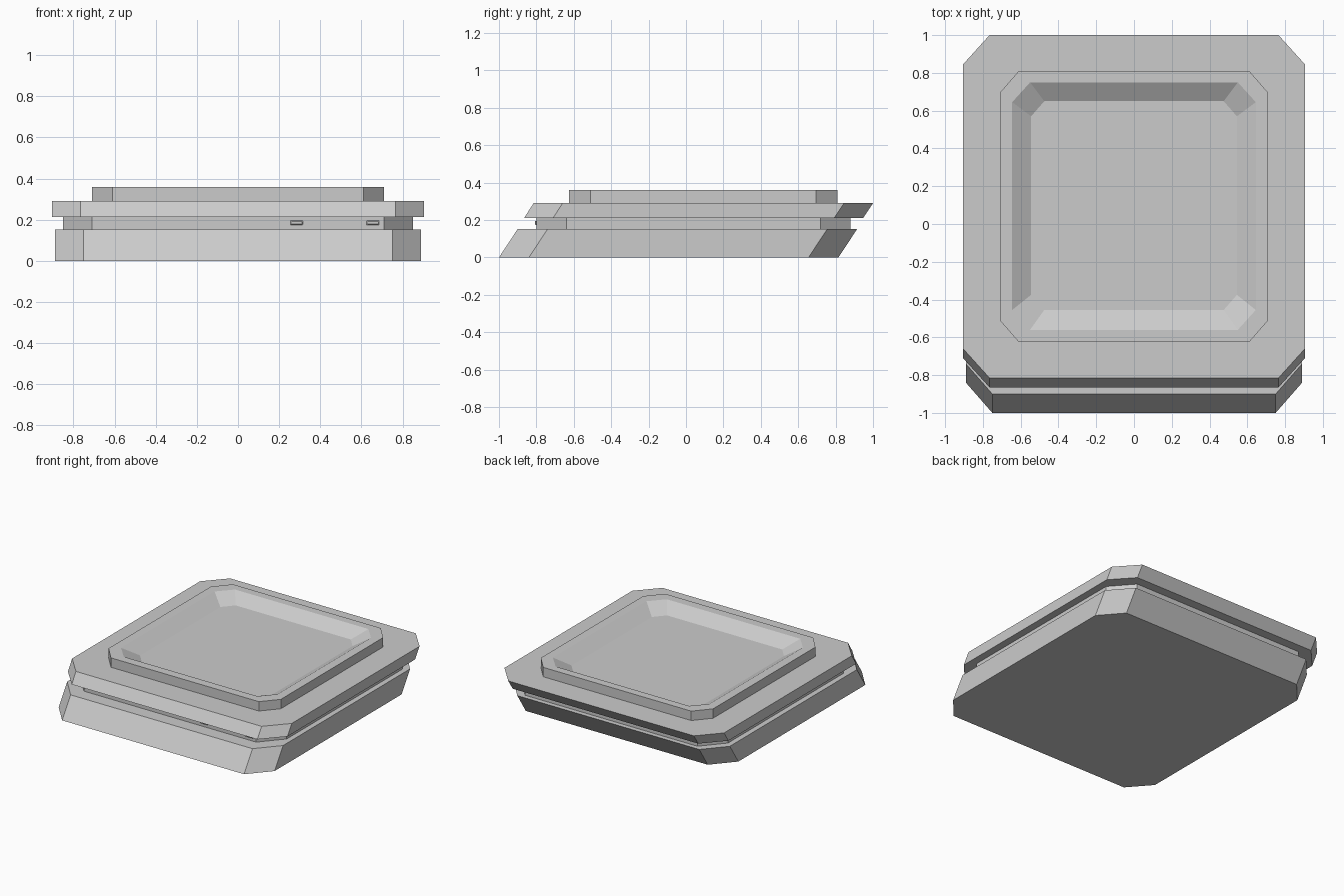
import bpy
import bmesh

cube = bpy.data.objects.get("Cube")
if cube:
    bpy.data.objects.remove(cube, do_unlink=True)

grey = bpy.data.materials.new("light_grey")
grey.use_nodes = True
colour = (0.6, 0.6, 0.6, 1)
grey.diffuse_color = colour
grey.node_tree.nodes["Principled BSDF"].inputs["Base Color"].default_value = colour


def octagon(half_x, front, back, cut_x, cut_y):
    """Rectangle with clipped corners, counter-clockwise from the front edge."""
    x = half_x - cut_x
    right = [(x, front), (half_x, front + cut_y), (half_x, back - cut_y), (x, back)]
    return right + [(-px, py) for px, py in reversed(right)]


def loft(name, sections):
    """Join (z, outline) sections into a closed solid."""
    bm = bmesh.new()
    rings = [[bm.verts.new((x, y, z)) for x, y in outline] for z, outline in sections]
    for low, high in zip(rings, rings[1:]):
        n = len(low)
        for i in range(n):
            j = (i + 1) % n
            bm.faces.new((low[i], low[j], high[j], high[i]))
    bm.faces.new(list(reversed(rings[0])))
    bm.faces.new(rings[-1])
    mesh = bpy.data.meshes.new(name)
    bm.to_mesh(mesh)
    bm.free()
    mesh.materials.append(grey)
    obj = bpy.data.objects.new(name, mesh)
    bpy.context.collection.objects.link(obj)
    return obj


# Lower slab, leaning backwards
loft("lower_slab", [(0, octagon(0.89, -1.0, 0.815, 0.14, 0.16)),
                    (0.152, octagon(0.89, -0.9, 0.915, 0.14, 0.16))])

# Straight recessed band between the slabs
loft("recessed_band", [(0.152, octagon(0.85, -0.8, 0.88, 0.14, 0.16)),
                       (0.212, octagon(0.85, -0.8, 0.88, 0.14, 0.16))])

# Upper slab, leaning backwards
loft("upper_slab", [(0.212, octagon(0.905, -0.865, 0.948, 0.14, 0.155)),
                    (0.29, octagon(0.905, -0.815, 1.0, 0.14, 0.155))])

# Raised tray with a sloped shallow dish
rim = octagon(0.71, -0.625, 0.81, 0.1, 0.115)
loft("raised_tray", [(0.29, rim), (0.36, rim),
                     (0.36, octagon(0.645, -0.56, 0.75, 0.095, 0.105)),
                     (0.3, octagon(0.545, -0.455, 0.65, 0.07, 0.08))])

# Small raised buttons on the front of the band
for name, centre in (("inner_button", 0.285), ("outer_button", 0.655)):
    outlines = []
    for y, shrink in ((-0.798, 0), (-0.804, 0), (-0.808, 0.004)):
        outlines.append((-y, octagon(0.031 - shrink, -0.011 + shrink,
                                     0.011 - shrink, 0.003, 0.003)))
    button = loft(name, outlines)
    button.rotation_euler.x = 1.5708
    button.location = (centre, 0, 0.185)
